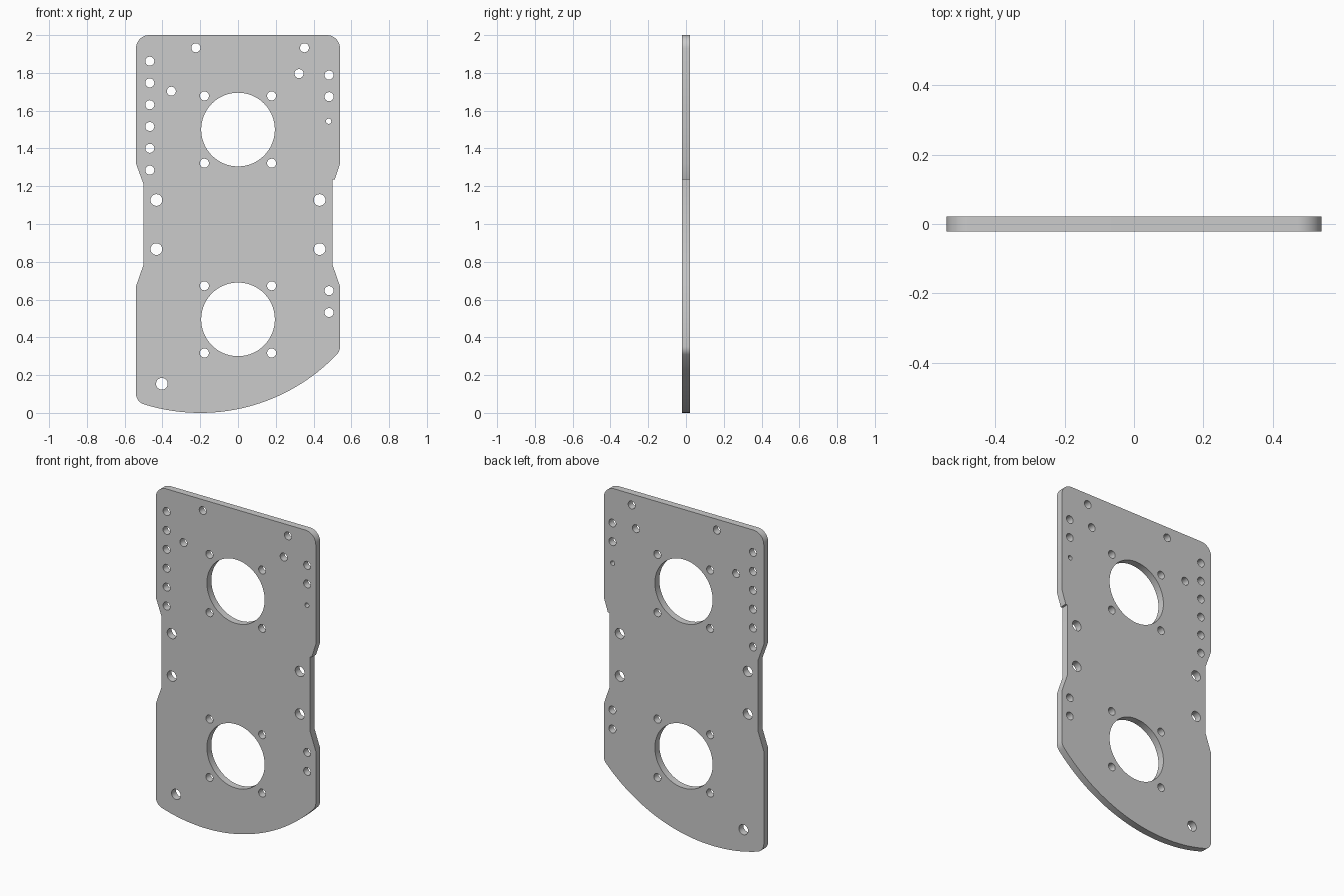
import bpy, bmesh
from math import sin, cos, pi, atan2, sqrt, radians

if "Cube" in bpy.data.objects:
    bpy.data.objects.remove(bpy.data.objects["Cube"])

THICK = 0.043


def arc(cx, cz, r, a0, a1, n):
    return [(cx + r * cos(a0 + (a1 - a0) * i / n), cz + r * sin(a0 + (a1 - a0) * i / n))
            for i in range(n + 1)]


def circle(cx, cz, r, n):
    return arc(cx, cz, r, 0, 2 * pi, n)[:-1]


# Outer outline, counter-clockwise; the curved bottom is a unit circle centred on (-0.2, 1)
W, F, BX, BR = 0.54, 0.06, -0.2, 1.0
TR = 0.07


def bottom_fillet(side):
    dx = side * (W - F) - BX
    dz = -sqrt((BR - F) ** 2 - dx ** 2)
    return side * (W - F), BR + dz, atan2(dz, dx)


lx, lz, la = bottom_fillet(-1)
rx, rz, ra = bottom_fillet(1)
outline = arc(lx, lz, F, -pi, la, 10)
outline += arc(BX, BR, BR, la, ra, 48)[1:-1]
outline += arc(rx, rz, F, ra, 0, 8)
outline += [(W, 0.67), (0.50, 0.785), (0.50, 1.235), (0.512, 1.235), (W, 1.32)]
outline += arc(W - TR, 2 - TR, TR, 0, pi / 2, 10)
outline += arc(-W + TR, 2 - TR, TR, pi / 2, pi, 10)
outline += [(-W, 1.32), (-0.50, 1.21), (-0.50, 0.785), (-W, 0.67)]

# Large bores with their four bolt holes
loops = [outline]
for cz in (1.5, 0.495):
    loops.append(circle(0, cz, 0.195, 72))
    loops += [circle(sx * 0.178, cz + sz * 0.178, 0.024, 24) for sx in (-1, 1) for sz in (-1, 1)]

# Left column of holes
loops += [circle(-0.467, 1.862 - 0.1153 * i, 0.024, 24) for i in range(6)]

# Other small holes
for x, z in [(-0.223, 1.933), (0.352, 1.933), (0.323, 1.796), (-0.353, 1.703),
             (0.482, 1.788), (0.482, 1.674), (0.482, 0.647), (0.482, 0.531)]:
    loops.append(circle(x, z, 0.024, 24))
loops.append(circle(0.48, 1.544, 0.014, 20))

# Medium holes at the waist and lower left corner
loops += [circle(sx * 0.432, z, 0.031, 28) for sx in (-1, 1) for z in (1.127, 0.867)]
loops.append(circle(-0.403, 0.154, 0.031, 28))

# Filled, extruded profile
curve = bpy.data.curves.new("mounting_plate", 'CURVE')
curve.dimensions = '2D'
curve.fill_mode = 'BOTH'
curve.extrude = THICK / 2
for pts in loops:
    s = curve.splines.new('POLY')
    s.points.add(len(pts) - 1)
    for p, (x, z) in zip(s.points, pts):
        p.co = (x, z, 0, 1)
    s.use_cyclic_u = True
plate = bpy.data.objects.new("mounting_plate", curve)
bpy.context.collection.objects.link(plate)
plate.rotation_euler = (pi / 2, 0, 0)
bpy.context.view_layer.objects.active = plate
plate.select_set(True)
bpy.ops.object.convert(target='MESH')
plate = bpy.context.view_layer.objects.active

# Weld caps to walls and shade
bm = bmesh.new()
bm.from_mesh(plate.data)
bmesh.ops.remove_doubles(bm, verts=bm.verts, dist=0.0001)
bmesh.ops.recalc_face_normals(bm, faces=bm.faces)
bm.to_mesh(plate.data)
bm.free()
bpy.ops.object.shade_smooth_by_angle(angle=radians(30))
